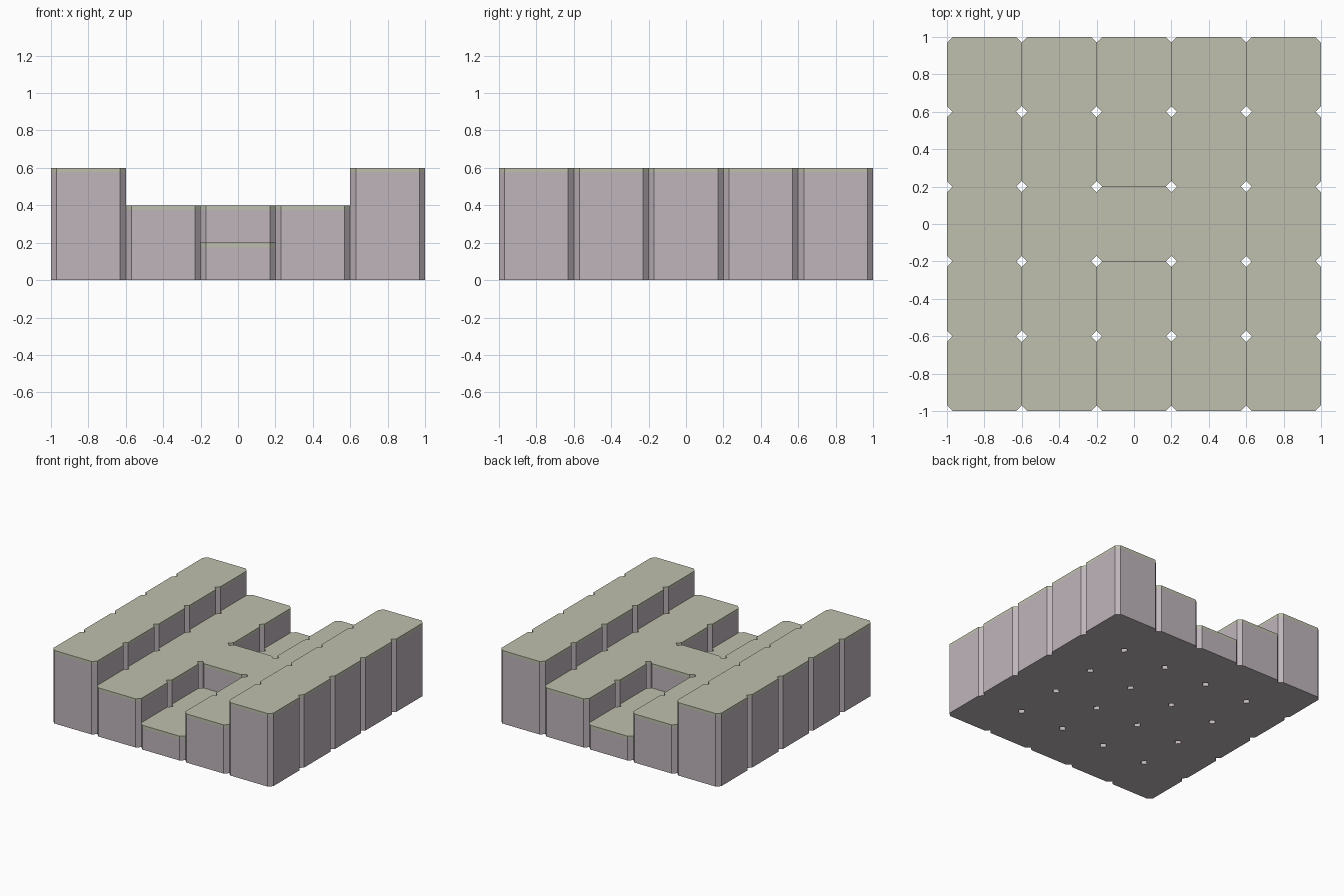
import bpy, bmesh

if "Cube" in bpy.data.objects:
    bpy.data.objects.remove(bpy.data.objects["Cube"])

CELL, CUT, CAP = 0.4, 0.03, 0.025
HALF = CELL / 2


def make_material(name, color):
    mat = bpy.data.materials.new(name)
    mat.use_nodes = True
    mat.diffuse_color = color
    mat.node_tree.nodes["Principled BSDF"].inputs["Base Color"].default_value = color
    return mat


stone = make_material("mauve_stone", (0.52, 0.46, 0.50, 1))
moss = make_material("pale_moss", (0.52, 0.53, 0.42, 1))


def height(i, j):
    """Column height on the grid, with i and j running from -2 to 2."""
    if max(abs(i), abs(j)) > 2:
        return 0
    if abs(i) == 2:
        return 0.6
    return 0.2 if i == 0 and j != 0 else 0.4


def add_column(bm, i, j):
    """Octagonal column; walls are left out where a neighbour hides them."""
    a, b, h = HALF, HALF - CUT, height(i, j)
    ring = [(i * CELL + x, j * CELL + y) for x, y in
            ((a, -b), (a, b), (b, a), (-b, a), (-a, b), (-a, -b), (-b, -a), (b, -a))]
    neighbours = [(1, 0), (0, 1), (-1, 0), (0, -1)]

    def face(points, index):
        bm.faces.new([bm.verts.new(p) for p in points]).material_index = index

    face([(x, y, h) for x, y in ring], 1)
    face([(x, y, 0) for x, y in reversed(ring)], 0)
    for k in range(8):
        p, q = ring[k], ring[(k + 1) % 8]
        low = 0
        if k % 2 == 0:
            di, dj = neighbours[k // 2]
            low = height(i + di, j + dj)
        if low >= h:
            continue
        # stone wall below, moss rim above
        for z0, z1, index in ((low, h - CAP, 0), (h - CAP, h, 1)):
            face([(*p, z0), (*q, z0), (*q, z1), (*p, z1)], index)


def build(name, cells):
    bm = bmesh.new()
    for i, j in cells:
        add_column(bm, i, j)
    bmesh.ops.remove_doubles(bm, verts=bm.verts, dist=0.0001)
    mesh = bpy.data.meshes.new(name)
    bm.to_mesh(mesh)
    bm.free()
    mesh.materials.append(stone)
    mesh.materials.append(moss)
    bpy.context.collection.objects.link(bpy.data.objects.new(name, mesh))


# Long rows on each side
for side, sign in (("left", 1), ("right", -1)):
    build(side + "_ridge", [(2 * sign, j) for j in range(-2, 3)])
    build(side + "_terrace", [(sign, j) for j in range(-2, 3)])

# Middle row: raised bridge between two sunken channels
build("bridge", [(0, 0)])
build("front_channel", [(0, -2), (0, -1)])
build("back_channel", [(0, 1), (0, 2)])
